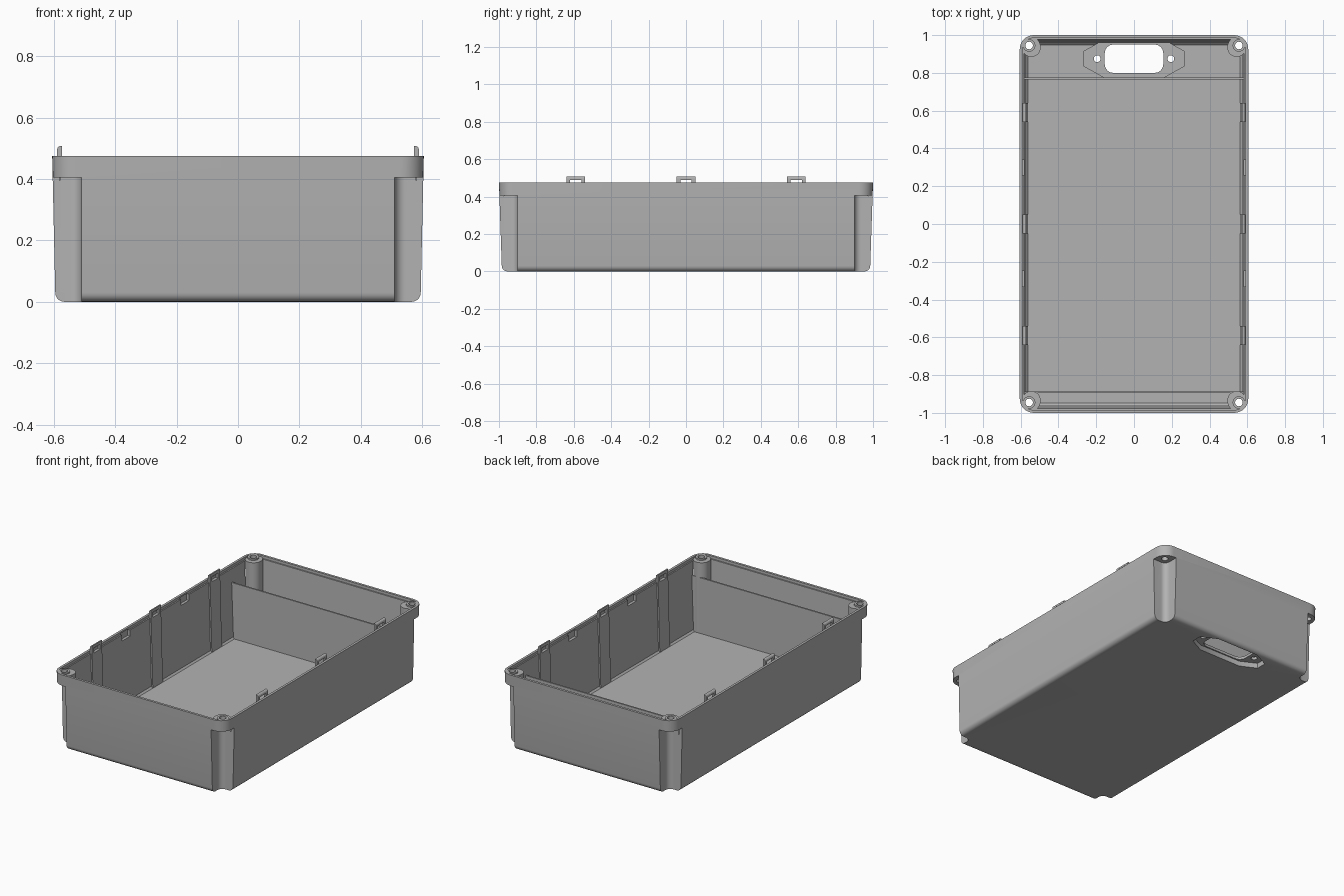
import bpy, bmesh, math
from mathutils import Vector

cube = bpy.data.objects.get("Cube")
if cube:
    bpy.data.objects.remove(cube, do_unlink=True)

grey = bpy.data.materials.new("plain grey plastic")
grey.use_nodes = True
COLOUR = (0.45, 0.45, 0.45, 1)
grey.diffuse_color = COLOUR
grey.node_tree.nodes["Principled BSDF"].inputs["Base Color"].default_value = COLOUR


def rounded_rect(x0, x1, y0, y1, r, steps=8):
    """Counter-clockwise outline with rounded corners."""
    centres = [(x1 - r, y1 - r), (x0 + r, y1 - r), (x0 + r, y0 + r), (x1 - r, y0 + r)]
    points = []
    for i, (cx, cy) in enumerate(centres):
        for s in range(steps + 1):
            a = (i + s / steps) * math.pi / 2
            points.append((cx + r * math.cos(a), cy + r * math.sin(a)))
    return points


def circle(x, y, r, n=24):
    return [(x + r * math.cos(i * math.tau / n), y + r * math.sin(i * math.tau / n))
            for i in range(n)]


def octagon(cy, half_w, half_h):
    quarter = [(half_w, half_h * 0.4), (half_w * 0.6, half_h)]
    pts = quarter + [(-x, y) for x, y in reversed(quarter)]
    pts += [(-x, -y) for x, y in pts]
    return [(x, cy + y) for x, y in pts]


def loft(name, rings):
    """Skin a stack of 3D rings and cap both ends."""
    bm = bmesh.new()
    rows = [[bm.verts.new(p) for p in ring] for ring in rings]
    n = len(rows[0])
    for a, b in zip(rows, rows[1:]):
        for i in range(n):
            j = (i + 1) % n
            bm.faces.new((a[i], a[j], b[j], b[i]))
    bm.faces.new(rows[0][::-1])
    bm.faces.new(rows[-1])
    bmesh.ops.recalc_face_normals(bm, faces=bm.faces)
    mesh = bpy.data.meshes.new(name)
    bm.to_mesh(mesh)
    bm.free()
    mesh.materials.append(grey)
    ob = bpy.data.objects.new(name, mesh)
    bpy.context.collection.objects.link(ob)
    return ob


def prism(name, outline, z0, z1):
    return loft(name, [[(x, y, z) for x, y in outline] for z in (z0, z1)])


def side_prism(name, outline, xs):
    """Extrude a y-z outline along x."""
    return loft(name, [[(x, y, z) for y, z in outline] for x in xs])


def combine(target, tool, operation):
    """Apply a boolean and discard the tool."""
    tool.hide_render = True
    mod = target.modifiers.new("cut", "BOOLEAN")
    mod.operation, mod.object, mod.solver = operation, tool, "EXACT"
    graph = bpy.context.evaluated_depsgraph_get()
    mesh = bpy.data.meshes.new_from_object(target.evaluated_get(graph))
    target.modifiers.clear()
    target.data = mesh
    bpy.data.objects.remove(tool, do_unlink=True)


CORNERS = [(sx, sy) for sx in (1, -1) for sy in (1, -1)]


def mirrored(outline, sx, sy):
    return [(x * sx, y * sy) for x, y in outline]


# Open tray: drafted outside with rounded foot, stepped lip, drafted inside
stack = []
for i in range(6):
    a = i / 5 * math.pi / 2
    inset = 0.03 * (1 - math.sin(a))
    stack.append((0.595 - inset, 0.985 - inset, 0.03 * (1 - math.cos(a)), 0.07 - inset))
stack += [(0.605, 1.0, 0.475, 0.075), (0.59, 0.985, 0.475, 0.06),
          (0.59, 0.985, 0.458, 0.06), (0.582, 0.977, 0.458, 0.05),
          (0.571, 0.957, 0.03, 0.045), (0.561, 0.947, 0.02, 0.035)]
tray = loft("tray", [[(x, y, z) for x, y in rounded_rect(-hx, hx, -hy, hy, r)]
                     for hx, hy, z, r in stack])

# Corner screw bosses, open from outside below the rim
boss = rounded_rect(0.495, 0.592, 0.885, 0.987, 0.047)
pocket = rounded_rect(0.51, 0.7, 0.9, 1.1, 0.035)
for sx, sy in CORNERS:
    combine(tray, prism("boss", mirrored(boss, sx, sy), 0.01, 0.465), "UNION")
    ring = circle(0.555 * sx, 0.945 * sy, 0.033)
    combine(tray, prism("boss_ring", ring, 0.44, 0.474), "UNION")
    combine(tray, prism("pocket", mirrored(pocket, sx, sy), -0.1, 0.405), "DIFFERENCE")
    hole = circle(0.555 * sx, 0.945 * sy, 0.02)
    combine(tray, prism("hole", hole, 0.3, 0.6), "DIFFERENCE")

# Connector seat in the floor: raised pad, recess beneath, opening, two screw holes
SEAT_Y = 0.875
combine(tray, prism("pad", octagon(SEAT_Y, 0.268, 0.1), 0.01, 0.05), "UNION")
combine(tray, prism("recess", octagon(SEAT_Y, 0.25, 0.083), -0.1, 0.033), "DIFFERENCE")
opening = rounded_rect(-0.155, 0.155, SEAT_Y - 0.075, SEAT_Y + 0.075, 0.045, 4)
combine(tray, prism("opening", opening, -0.1, 0.1), "DIFFERENCE")
for sx in (1, -1):
    combine(tray, prism("hole", circle(0.195 * sx, SEAT_Y, 0.018), -0.1, 0.1), "DIFFERENCE")

# Catch notches in the side rims
for sx in (1, -1):
    for y in (-0.29, 0.3):
        notch = [(0.55 * sx, y - 0.04), (0.598 * sx, y - 0.04),
                 (0.598 * sx, y + 0.04), (0.55 * sx, y + 0.04)]
        combine(tray, prism("notch", notch, 0.42, 0.465), "DIFFERENCE")

bpy.ops.object.select_all(action="DESELECT")
tray.select_set(True)
bpy.context.view_layer.objects.active = tray
bpy.ops.object.shade_smooth_by_angle(angle=math.radians(30))

# Cross walls
for name, y, half in (("back_divider", 0.77, 0.567), ("front_divider", -0.891, 0.567)):
    wall = [(-half, y - 0.005), (half, y - 0.005), (half, y + 0.005), (-half, y + 0.005)]
    divider = prism(name, wall, 0.01, 0.372)
    for v in divider.data.vertices:
        if v.co.z > 0.3:
            v.co.x *= 0.58 / half

# Snap loops on the side walls, each with a rib running to the floor
for side, sx in (("left", 1), ("right", -1)):
    for place, y in (("front", -0.59), ("middle", 0.0), ("back", 0.59)):
        arch = [(-0.05, 0.44), (-0.03, 0.44), (-0.03, 0.49), (0.03, 0.49),
                (0.03, 0.44), (0.05, 0.44), (0.05, 0.508), (-0.05, 0.508)]
        loop = side_prism(f"{side}_{place}_snap_loop", [(y + a, z) for a, z in arch],
                          (0.573 * sx, 0.589 * sx))
        bm = bmesh.new()
        bm.from_mesh(loop.data)
        edges = [e for e in bm.edges
                 if all(v.co.z > 0.5 and abs(v.co.x) > 0.58 for v in e.verts)]
        bmesh.ops.bevel(bm, geom=edges, offset=0.012, segments=3, affect="EDGES", profile=0.5)
        bm.to_mesh(loop.data)
        bm.free()
        rib = side_prism(f"{side}_{place}_rib",
                         [(y - 0.05, 0.015), (y + 0.05, 0.015), (y + 0.05, 0.458), (y - 0.05, 0.458)],
                         (0.573 * sx, 0.588 * sx))
        for v in rib.data.vertices:
            if v.co.z < 0.1:
                v.co.x -= 0.012 * sx
